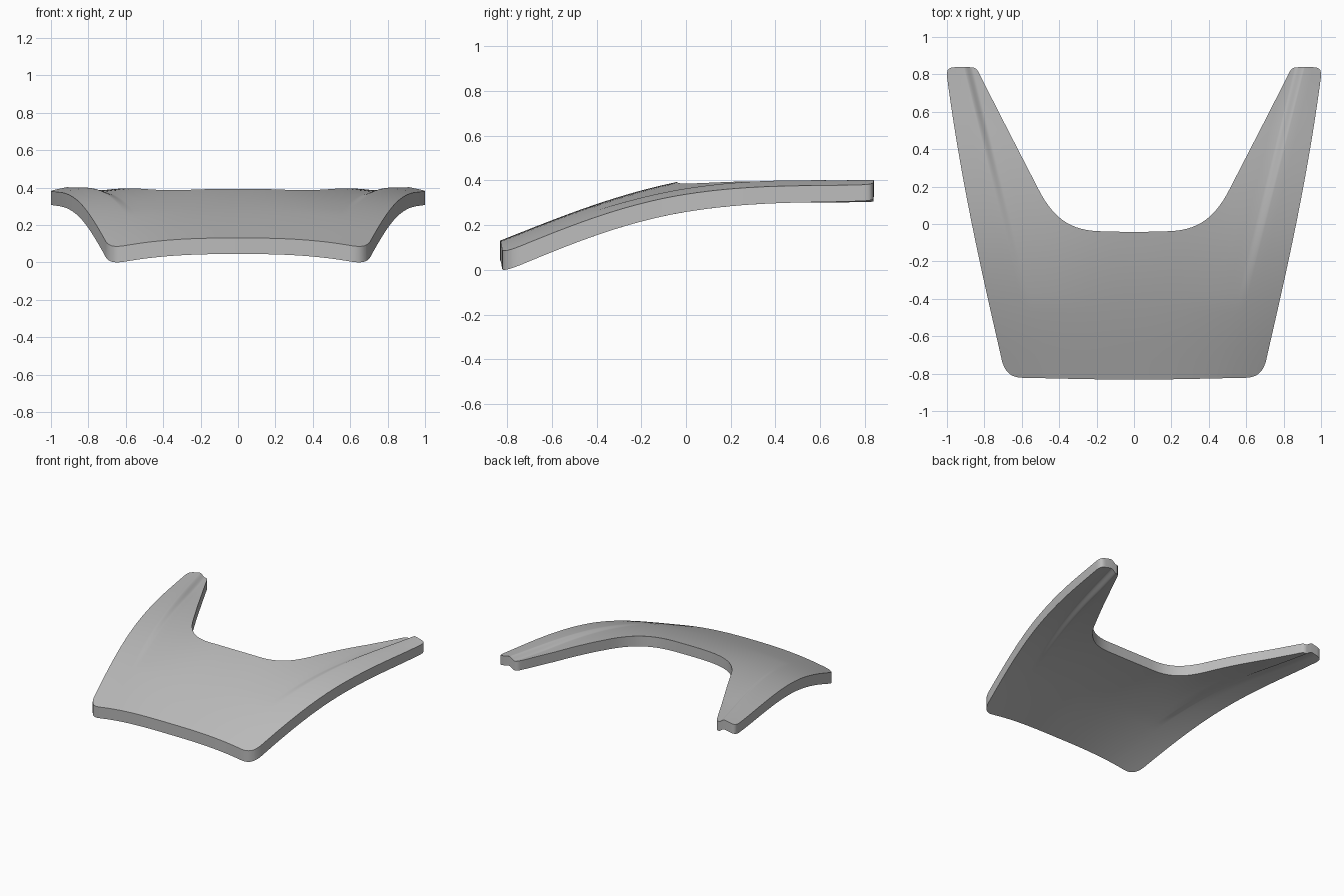
import bpy, bmesh
from mathutils import Vector, Matrix
from mathutils.geometry import interpolate_bezier

cube = bpy.data.objects.get("Cube")
if cube:
    bpy.data.objects.remove(cube, do_unlink=True)


def smoothstep(a, b, v):
    t = min(1.0, max(0.0, (v - a) / (b - a)))
    return t * t * (3 - 2 * t)


def top_height(x, y):
    """Domed sheet with a step along each arm that fades out toward the front."""
    crown = 0.404 + 0.193 * y - 0.189 * y**2 + 0.019 * y**3 + 0.066 * y**4
    dome = (0.09 + 0.1 * min(y, 0)**2) * abs(x)**2.5
    inner = 1 - smoothstep(0.65, 0.705, x - 0.25 * y)
    # the step blends back into the sheet toward the middle of the panel
    blend = smoothstep(0.1, 0.55, x)
    depth = 0.035 * min(1.0, max(0.0, y + 0.42))
    return crown - dome - depth * inner * blend


def thickness(y):
    return 0.079 - 0.008 * y


# Half outline as curves: front edge, front corner, side, tip, notch
segments = [
    ((0, -.832), (.2, -.832), (.4, -.826), (.6, -.822), 6),
    ((.6, -.822), (.665, -.82), (.69, -.785), (.705, -.735), 10),
    ((.705, -.735), (.79, -.36), (.92, .18), (1.0, .79), 24),
    ((1.0, .79), (1.003, .825), (.99, .838), (.96, .838), 6),
    ((.96, .838), (.93, .84), (.9, .84), (.875, .838), 4),
    ((.875, .838), (.85, .838), (.84, .83), (.83, .81), 6),
    ((.83, .81), (.72, .59), (.59, .34), (.5, .165), 16),
    ((.5, .165), (.42, .02), (.33, -.03), (.2, -.038), 14),
    ((.2, -.038), (.13, -.041), (.07, -.042), (0, -.042), 5),
]
outline = []
for a, b, c, d, n in segments:
    pts = interpolate_bezier(*[Vector((*p, 0)) for p in (a, b, c, d)], n)
    outline += pts if not outline else pts[1:]

bm = bmesh.new()
bm.faces.new([bm.verts.new(p) for p in outline])


def cut(point, normal):
    bmesh.ops.bisect_plane(bm, geom=bm.verts[:] + bm.edges[:] + bm.faces[:],
                           dist=1e-5, plane_co=point, plane_no=normal)


# Cross cuts, and cuts that run along the arm step (denser at the step)
for i in range(1, 33):
    cut((0, -0.832 + i * 0.0515, 0), (0, 1, 0))
for offset in [0.05 * i for i in range(1, 18)] + [0.65 + 0.0078 * i for i in range(1, 8)]:
    cut((offset, 0, 0), (1, -0.25, 0))

# Bend the sheet, then give it a vertical-walled thickness
for v in bm.verts:
    v.co.z = top_height(v.co.x, v.co.y)
result = bmesh.ops.extrude_face_region(bm, geom=bm.faces[:], use_keep_orig=True)
for v in result["geom"]:
    if isinstance(v, bmesh.types.BMVert):
        v.co.z -= thickness(v.co.y)

# Open the centre seam and mirror
seam = [f for f in bm.faces if all(abs(v.co.x) < 1e-4 for v in f.verts)]
bmesh.ops.delete(bm, geom=seam, context='FACES_ONLY')
bmesh.ops.mirror(bm, geom=bm.verts[:] + bm.edges[:] + bm.faces[:],
                 matrix=Matrix.Identity(4), merge_dist=1e-4, axis='X')
bmesh.ops.remove_doubles(bm, verts=bm.verts[:], dist=1e-4)
bmesh.ops.recalc_face_normals(bm, faces=bm.faces[:])

# Rest on the ground
low = min(v.co.z for v in bm.verts)
bmesh.ops.translate(bm, verts=bm.verts[:], vec=(0, 0, -low))

mesh = bpy.data.meshes.new("curved_panel")
bm.to_mesh(mesh)
bm.free()
panel = bpy.data.objects.new("curved_panel", mesh)
bpy.context.collection.objects.link(panel)

# Grey material
grey = bpy.data.materials.new("plain_grey")
grey.use_nodes = True
colour = (0.5, 0.5, 0.5, 1)
grey.diffuse_color = colour
grey.node_tree.nodes["Principled BSDF"].inputs["Base Color"].default_value = colour
mesh.materials.append(grey)

bpy.ops.object.select_all(action='DESELECT')
panel.select_set(True)
bpy.context.view_layer.objects.active = panel
bpy.ops.object.shade_smooth_by_angle(angle=0.6)
